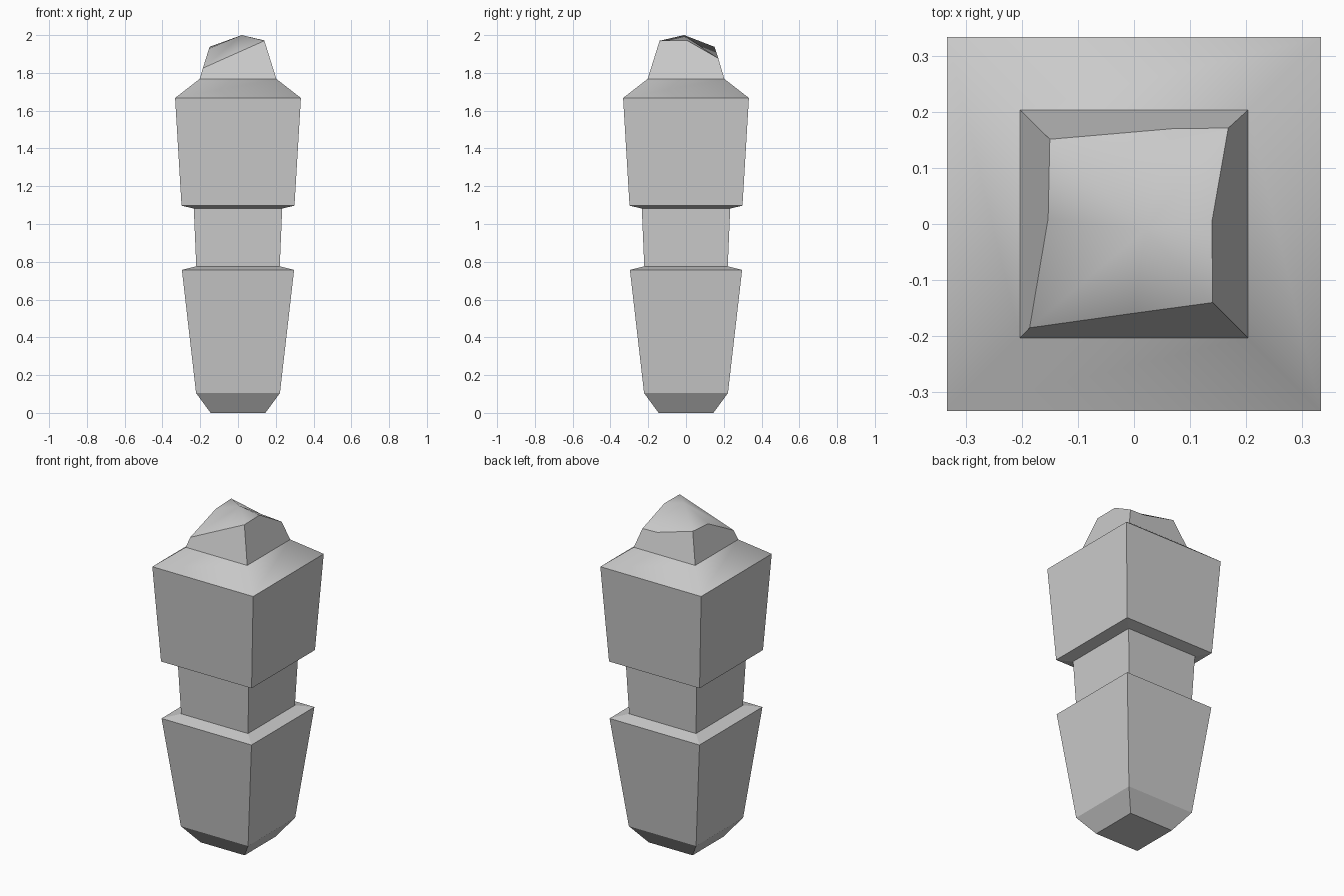
import bpy, bmesh

if "Cube" in bpy.data.objects:
    bpy.data.objects.remove(bpy.data.objects["Cube"])


def finish(name, bm):
    bmesh.ops.recalc_face_normals(bm, faces=bm.faces)
    mesh = bpy.data.meshes.new(name)
    bm.to_mesh(mesh)
    bm.free()
    obj = bpy.data.objects.new(name, mesh)
    bpy.context.collection.objects.link(obj)
    return obj


def square(bm, half, z):
    return [bm.verts.new((sx * half, sy * half, z))
            for sx, sy in ((-1, -1), (1, -1), (1, 1), (-1, 1))]


def bridge(bm, a, b, smooth=False):
    for i in range(4):
        j = (i + 1) % 4
        bm.faces.new((a[i], a[j], b[j], b[i])).smooth = smooth


# Square post: half-width and height of each ring, bottom to top
profile = [(0.145, 0.0), (0.222, 0.105), (0.297, 0.757), (0.221, 0.776),
           (0.234, 1.082), (0.299, 1.097), (0.333, 1.667), (0.203, 1.768)]
SHOULDER = 6

bm = bmesh.new()
rings = [square(bm, h, z) for h, z in profile]
bm.faces.new(rings[0])
for k, (a, b) in enumerate(zip(rings, rings[1:])):
    bridge(bm, a, b, smooth=(k == SHOULDER))

# Broken tip: four sloping walls, each with a rim corner and a rim midpoint
top = rings[-1]
corners = [(-0.186, -0.185, 1.825), (0.14, -0.14, 1.97),
           (0.168, 0.171, 1.877), (-0.15, 0.151, 1.938)]
middles = [(0.0, -0.159, 1.908), (0.139, 0.005, 1.972),
           (0.07, 0.17, 1.88), (-0.153, 0.01, 1.93)]
c = [bm.verts.new(p) for p in corners]
m = [bm.verts.new(p) for p in middles]
peak = bm.verts.new((0.02, -0.01, 2.0))
for i in range(4):
    j = (i + 1) % 4
    bm.faces.new((top[i], top[j], c[j], m[i], c[i]))
    bm.faces.new((c[i], m[i], peak)).smooth = True
    bm.faces.new((m[i], c[j], peak)).smooth = True

finish("stone_post", bm)
